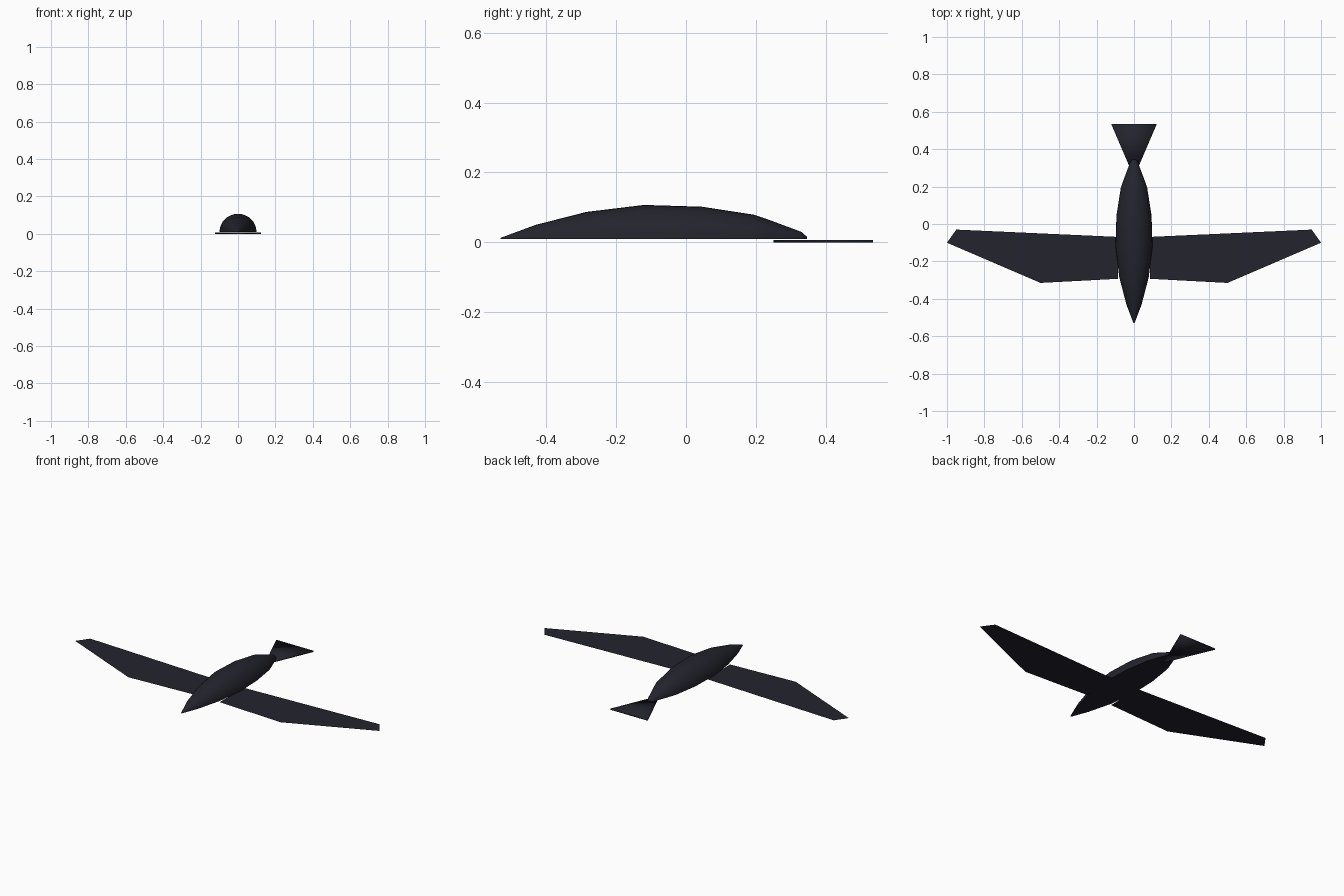
import bpy, bmesh, math

if "Cube" in bpy.data.objects:
    bpy.data.objects.remove(bpy.data.objects["Cube"])

ink = bpy.data.materials.new("dark_navy_plumage")
ink.diffuse_color = (0.017, 0.017, 0.027, 1)
ink.use_nodes = True
ink.node_tree.nodes["Principled BSDF"].inputs["Base Color"].default_value = ink.diffuse_color


def make(name, bm, smooth=False):
    """Turn a bmesh into a named, coloured object."""
    me = bpy.data.meshes.new(name)
    bm.to_mesh(me)
    bm.free()
    me.materials.append(ink)
    for p in me.polygons:
        p.use_smooth = smooth
    ob = bpy.data.objects.new(name, me)
    bpy.context.collection.objects.link(ob)
    return ob


# Body: half-round hull swept along y, flat belly
BASE, SIDES = 0.01, 16
stations = [(-0.53, 0.003), (-0.43, 0.04), (-0.285, 0.077), (-0.12, 0.097),
            (0.045, 0.092), (0.195, 0.069), (0.225, 0.059), (0.33, 0.02),
            (0.346, 0.006)]
bm = bmesh.new()
rings = []
for y, r in stations:
    rings.append([bm.verts.new((r * 1.02 * math.cos(math.pi * i / SIDES), y,
                                BASE + r * math.sin(math.pi * i / SIDES)))
                  for i in range(SIDES + 1)])
for a, b in zip(rings, rings[1:]):
    for i in range(SIDES):
        bm.faces.new((a[i], a[i + 1], b[i + 1], b[i]))
    bm.faces.new((a[SIDES], a[0], b[0], b[SIDES]))
bm.faces.new(rings[0])
bm.faces.new(rings[-1])
bmesh.ops.recalc_face_normals(bm, faces=bm.faces)
body = make("body", bm, True)
bpy.context.view_layer.objects.active = body
body.select_set(True)
bpy.ops.object.shade_smooth_by_angle(angle=math.radians(50))

# Wings: thin sheets, mirrored left and right
outline = [(0.085, -0.293), (0.5, -0.315), (1.0, -0.10), (0.95, -0.03), (0.085, -0.069)]
for side, label in ((1, "right_wing"), (-1, "left_wing")):
    bm = bmesh.new()
    f = bm.faces.new([bm.verts.new((side * x, y, 0.008)) for x, y in outline])
    if side < 0:
        f.normal_flip()
    make(label, bm)

# Tail: thin triangular fan under the rear of the body
bm = bmesh.new()
f = bm.faces.new([bm.verts.new((x, y, 0)) for x, y in
                  ((0, 0.25), (0.122, 0.535), (-0.122, 0.535))])
ext = bmesh.ops.extrude_face_region(bm, geom=[f])
for v in ext["geom"]:
    if isinstance(v, bmesh.types.BMVert):
        v.co.z = 0.007
bmesh.ops.recalc_face_normals(bm, faces=bm.faces)
make("tail", bm, True)
